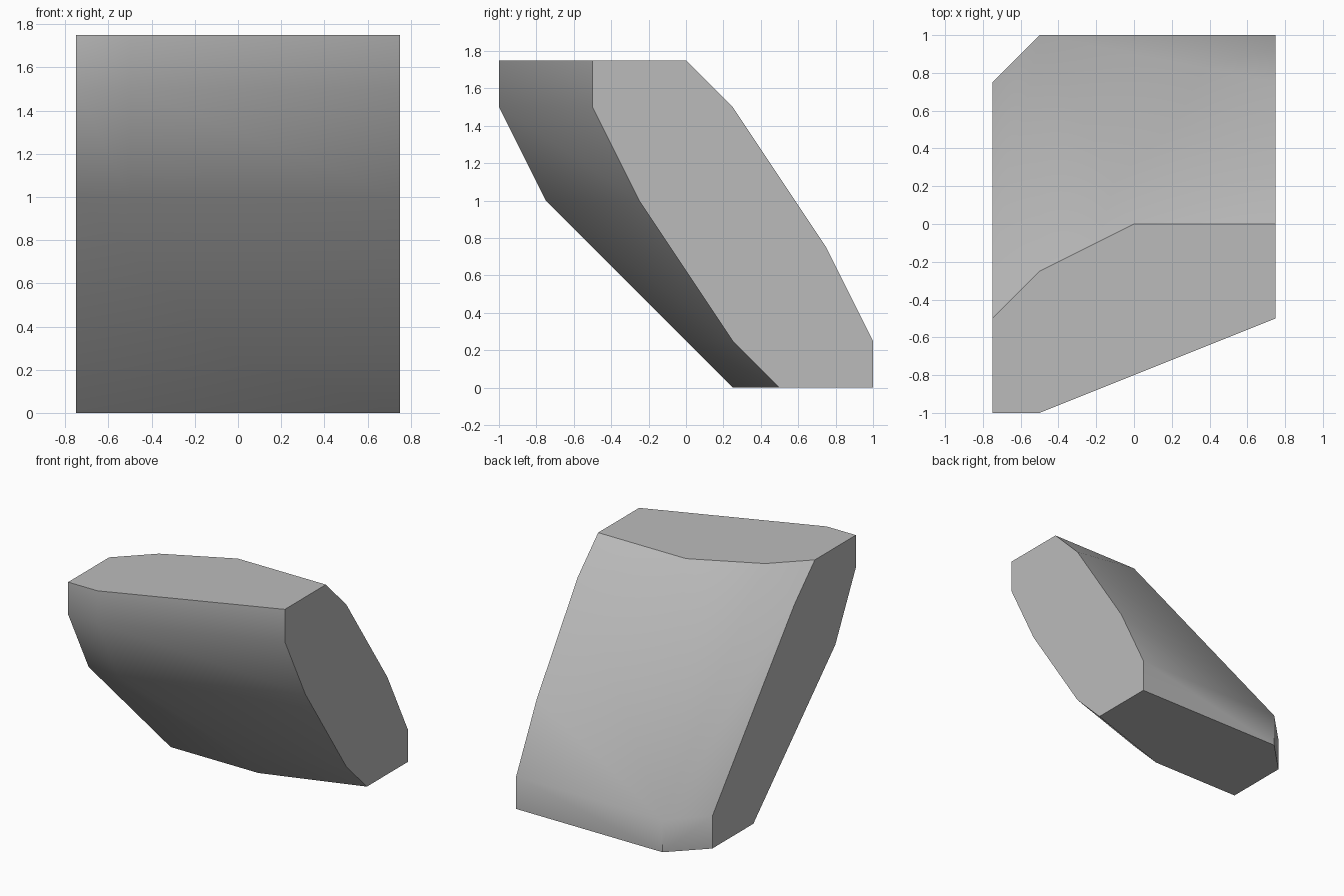
import bpy
import bmesh
import math

cube = bpy.data.objects.get("Cube")
if cube:
    bpy.data.objects.remove(cube, do_unlink=True)

# Single stone grey
grey = bpy.data.materials.new("stone_grey")
grey.use_nodes = True
colour = (0.5, 0.5, 0.5, 1)
grey.diffuse_color = colour
grey.node_tree.nodes["Principled BSDF"].inputs["Base Color"].default_value = colour

HALF = 0.75
TOP = 1.75

# Outlines (y, z) of the two flat sides
left_side = [(-0.5, TOP), (-0.5, 1.5), (-0.25, 1), (0.25, 0.25), (0.5, 0),
             (1, 0), (1, 0.25), (0.75, 0.75), (0.25, 1.5), (0, TOP)]
right_side = [(-1, TOP), (-1, 1.5), (-0.75, 1), (0.25, 0),
              (0.75, 0), (0.75, 0.25), (-0.25, 1.5), (-0.5, TOP)]

# Corners between the sides: front ridge, then back ridge
front_ridge = [(-0.5, -1, TOP), (-0.5, -1, 1.5), (-0.5, -0.75, 1),
               (0, 0, 0.25), (0, 0.25, 0)]
back_ridge = [(-0.5, 1, 0), (-0.5, 1, 0.25), (-0.5, -0.25, TOP), (0, 0, TOP)]

points = [(HALF, y, z) for y, z in left_side]
points += [(-HALF, y, z) for y, z in right_side]
points += front_ridge + back_ridge

# Skin the corners into one slanted block and merge coplanar triangles
bm = bmesh.new()
for p in points:
    bm.verts.new(p)
bmesh.ops.convex_hull(bm, input=bm.verts[:])
bmesh.ops.dissolve_limit(bm, angle_limit=math.radians(0.5),
                         verts=bm.verts[:], edges=bm.edges[:])
bmesh.ops.recalc_face_normals(bm, faces=bm.faces[:])

mesh = bpy.data.meshes.new("slanted_block")
bm.to_mesh(mesh)
bm.free()
mesh.materials.append(grey)
block = bpy.data.objects.new("slanted_block", mesh)
bpy.context.collection.objects.link(block)

# Smooth the front and back, keep the flat ends crisp
bpy.ops.object.select_all(action='DESELECT')
block.select_set(True)
bpy.context.view_layer.objects.active = block
bpy.ops.object.shade_smooth_by_angle(angle=math.radians(40))
